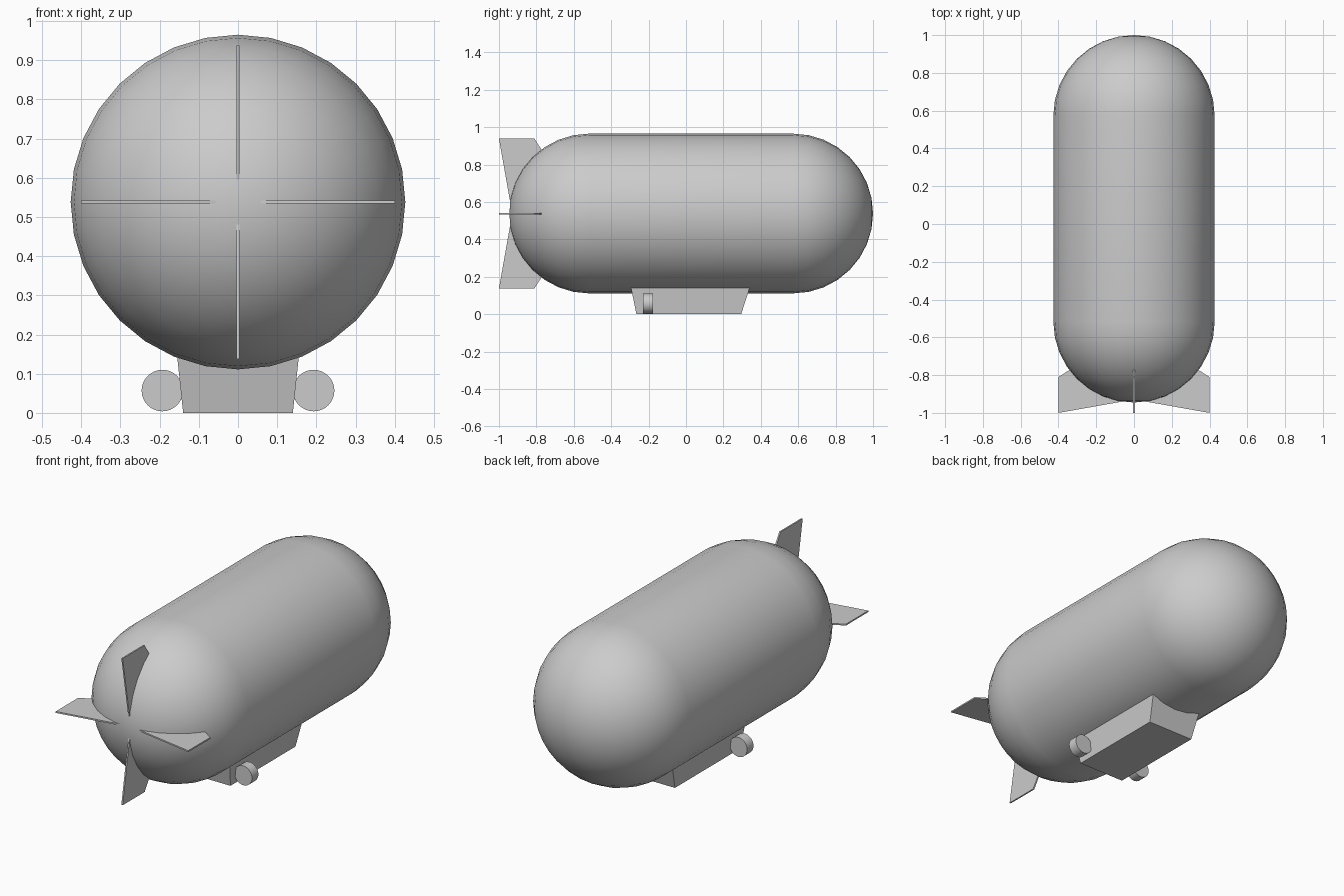
import bpy, bmesh, math
from mathutils import Matrix, Vector

if "Cube" in bpy.data.objects:
    bpy.data.objects.remove(bpy.data.objects["Cube"])

grey = bpy.data.materials.new("plain grey")
grey.diffuse_color = (0.6, 0.6, 0.6, 1)
grey.use_nodes = True
grey.node_tree.nodes["Principled BSDF"].inputs["Base Color"].default_value = grey.diffuse_color

R, ZC = 0.427, 0.538          # hull radius and axis height
Y0, Y1 = -0.518, 0.573        # centres of the two round ends


def add(name, bm, smooth=False):
    bmesh.ops.recalc_face_normals(bm, faces=bm.faces)
    me = bpy.data.meshes.new(name)
    bm.to_mesh(me)
    bm.free()
    me.materials.append(grey)
    ob = bpy.data.objects.new(name, me)
    bpy.context.collection.objects.link(ob)
    if smooth:
        bpy.ops.object.select_all(action='DESELECT')
        ob.select_set(True)
        bpy.context.view_layer.objects.active = ob
        bpy.ops.object.shade_smooth_by_angle(angle=math.radians(35))
    return ob


def loft(bm, a, b):
    """Closed solid between two matching outlines."""
    va = [bm.verts.new(p) for p in a]
    vb = [bm.verts.new(p) for p in b]
    n = len(a)
    bm.faces.new(va)
    bm.faces.new(vb[::-1])
    for i in range(n):
        bm.faces.new((va[i], vb[i], vb[(i + 1) % n], va[(i + 1) % n]))


# Hull: a sphere stretched into a capsule along y
bm = bmesh.new()
SEG, RINGS = 32, 8
rings = []
for yc, sign in ((Y0, -1), (Y1, 1)):
    angles = [i * math.pi / 2 / RINGS for i in range(1, RINGS + 1)]
    if sign > 0:
        angles.reverse()
    for a in angles:
        r, y = R * math.sin(a), yc + sign * R * math.cos(a)
        rings.append([bm.verts.new((r * math.sin(t), y, ZC + r * math.cos(t)))
                      for t in (k * 2 * math.pi / SEG for k in range(SEG))])
for a, b in zip(rings, rings[1:]):
    for k in range(SEG):
        j = (k + 1) % SEG
        bm.faces.new((a[k], a[j], b[j], b[k]))
for ring, y in ((rings[0], Y0 - R), (rings[-1], Y1 + R)):
    pole = bm.verts.new((0, y, ZC))
    for k in range(SEG):
        bm.faces.new((ring[k], ring[(k + 1) % SEG], pole))
add("hull", bm, True)

# Four tail fins around the hull axis
fin = [(-1.0, 0.40), (-0.81, 0.40), (-0.74, 0.29), (-0.74, 0.05), (-0.938, 0.05)]
T = 0.004
for i, name in enumerate(("top", "right", "bottom", "left")):
    bm = bmesh.new()
    loft(bm, [(-T, y, r) for y, r in fin], [(T, y, r) for y, r in fin])
    bm.transform(Matrix.Translation((0, 0, ZC)) @ Matrix.Rotation(i * math.pi / 2, 4, 'Y'))
    add(name + "_fin", bm)

# Gondola: tapered box sunk into the hull
def rect(hx, ya, yb, z):
    return [(-hx, ya, z), (hx, ya, z), (hx, yb, z), (-hx, yb, z)]

bm = bmesh.new()
loft(bm, rect(0.14, -0.265, 0.295, 0), rect(0.158, -0.30, 0.35, 0.17))
add("gondola", bm)

# Engine pods on both sides
for side, name in ((-1, "left"), (1, "right")):
    bm = bmesh.new()
    bmesh.ops.create_cone(bm, cap_ends=True, segments=32, radius1=0.053, radius2=0.053, depth=0.055)
    bm.transform(Matrix.Translation((side * 0.193, -0.203, 0.057)) @ Matrix.Rotation(math.pi / 2, 4, 'X'))
    add(name + "_engine", bm, True)
